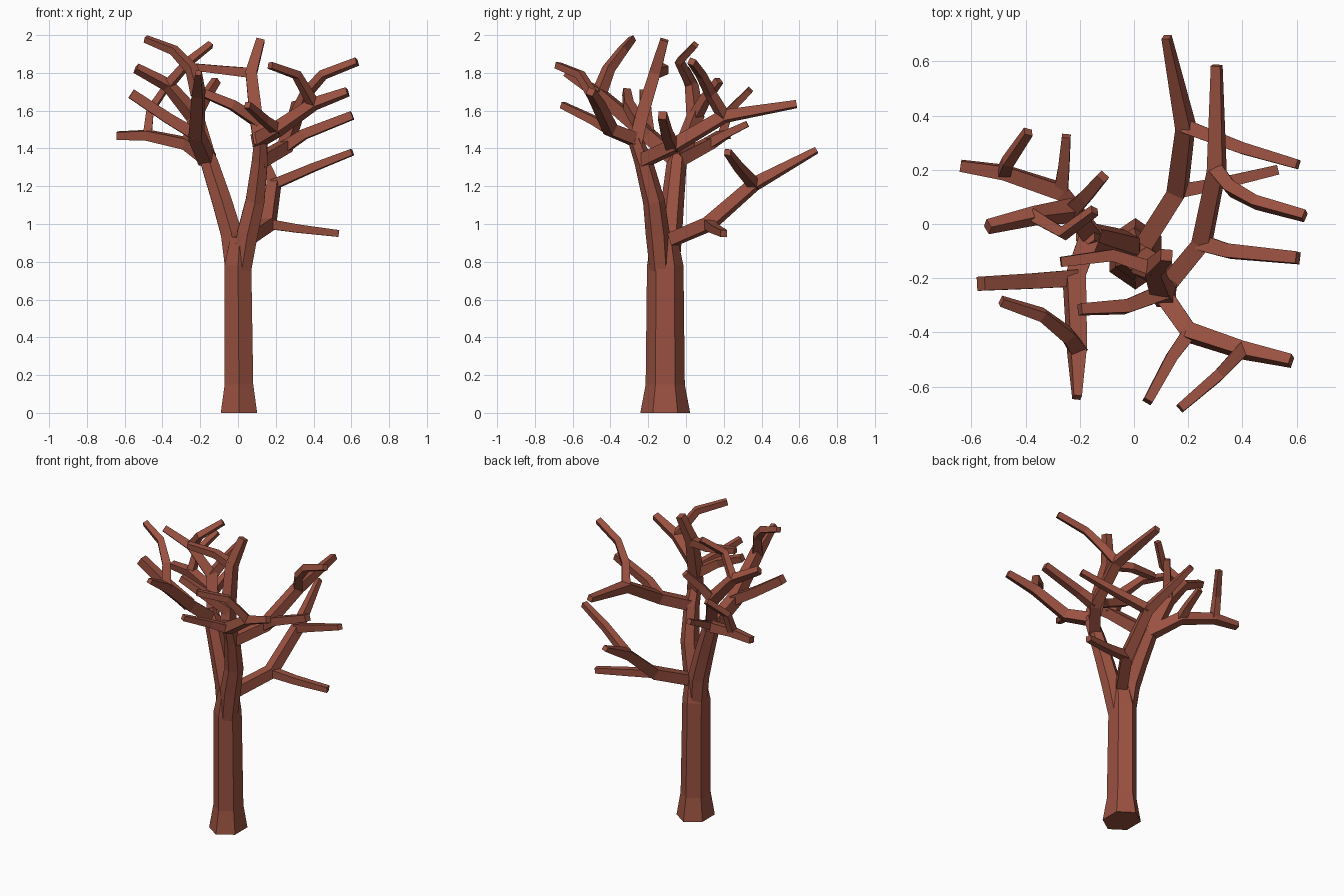
import bpy, bmesh, math
from mathutils import Vector

bark = bpy.data.materials.new("reddish_brown_bark")
bark.diffuse_color = (0.32, 0.082, 0.052, 1)


def tube(name, pts, radii, sides=4, squash=(1, 1)):
    """Faceted tube along pts; radii are interpolated linearly if two are given."""
    P = [Vector(p) for p in pts]
    n = len(P)
    if len(radii) != n:
        a, b = radii
        radii = [a + (b - a) * i / (n - 1) for i in range(n)]
    bm = bmesh.new()
    rings, u = [], None
    corner = 1 / math.cos(math.pi / sides)
    for i, p in enumerate(P):
        t = Vector((0, 0, 0))
        if i > 0:
            t += (p - P[i - 1]).normalized()
        if i < n - 1:
            t += (P[i + 1] - p).normalized()
        t.normalize()
        if u is None:
            u = t.cross(Vector((0, 0, 1)))
            if u.length < 0.35:
                u = Vector((1, 0, 0))
        u = (u - t * u.dot(t)).normalized()
        v = t.cross(u)
        ring = []
        for k in range(sides):
            a = 2 * math.pi * (k + 0.5) / sides
            r = radii[i] * corner
            ring.append(bm.verts.new(p + u * math.cos(a) * r * squash[0]
                                     + v * math.sin(a) * r * squash[1]))
        rings.append(ring)
    for A, B in zip(rings, rings[1:]):
        for k in range(sides):
            j = (k + 1) % sides
            bm.faces.new((A[k], A[j], B[j], B[k]))
    bm.faces.new(rings[0][::-1])
    bm.faces.new(rings[-1])
    bmesh.ops.recalc_face_normals(bm, faces=bm.faces)
    me = bpy.data.meshes.new(name)
    bm.to_mesh(me)
    bm.free()
    me.materials.append(bark)
    ob = bpy.data.objects.new(name, me)
    bpy.context.collection.objects.link(ob)
    return ob


# trunk with flared foot, and the two main limbs
tube("trunk", [(0.005, -0.11, 0), (0.005, -0.11, 0.15), (0.0, -0.11, 0.78), (0.01, -0.115, 0.93)],
     [0.112, 0.088, 0.082, 0.058], 6, (0.86, 1.02))
tube("left_limb", [(-0.015, -0.095, 0.76), (-0.035, -0.085, 0.95), (-0.085, -0.07, 1.12),
                   (-0.15, -0.05, 1.32), (-0.18, -0.04, 1.40)],
     [0.052, 0.056, 0.052, 0.046, 0.036], 6)
tube("right_limb", [(0.02, -0.135, 0.76), (0.05, -0.15, 0.95), (0.09, -0.17, 1.12),
                    (0.115, -0.225, 1.33), (0.12, -0.27, 1.45)],
     [0.05, 0.055, 0.05, 0.042, 0.034], 6)

# low rear branch group
a1, a2 = (0.16, 0.12, 1.0), (0.19, 0.36, 1.21)
tube("low_branch", [(0.04, -0.07, 0.92), a1, a2, (0.12, 0.69, 1.39)], [0.034, 0.034, 0.03, 0.015])
tube("low_twig_side", [a1, (0.32, 0.15, 0.975), (0.53, 0.2, 0.95)], [0.026, 0.018])
tube("low_twig_back", [a2, (0.4, 0.28, 1.3), (0.605, 0.22, 1.38)], [0.026, 0.017])

# right rear branch group
b1, b2 = (0.25, -0.07, 1.41), (0.305, 0.2, 1.57)
tube("rear_branch", [(0.11, -0.24, 1.33), b1, b2, (0.305, 0.585, 1.635)], [0.034, 0.033, 0.03, 0.018])
tube("rear_twig_side", [b1, (0.35, -0.1, 1.475), (0.605, -0.125, 1.575)], [0.03, 0.022])
tube("rear_twig_curl", [b2, (0.36, 0.13, 1.69), (0.45, 0.08, 1.79), (0.63, 0.03, 1.86)], [0.026, 0.018])

# right front branch group
c1, c2 = (0.205, -0.4, 1.5), (0.4, -0.465, 1.635)
tube("front_branch", [(0.1, -0.25, 1.44), c1, c2, (0.58, -0.505, 1.7)], [0.034, 0.032, 0.027, 0.02])
tube("front_twig_low", [c1, (0.14, -0.49, 1.55), (0.05, -0.655, 1.63)], [0.026, 0.017])
tube("front_twig_curl", [c2, (0.31, -0.56, 1.79), (0.17, -0.68, 1.84)], [0.024, 0.017])

# top of the right limb
d1, d2 = (0.095, -0.235, 1.57), (0.07, -0.165, 1.8)
tube("crown_branch", [(0.12, -0.27, 1.42), d1, d2, (0.12, -0.115, 1.975)], [0.036, 0.034, 0.03, 0.022])
tube("crown_twig_low", [(0.11, -0.25, 1.54), (-0.03, -0.305, 1.63), (-0.2, -0.315, 1.7)], [0.03, 0.02])
tube("crown_twig_high", [d2, (-0.08, -0.115, 1.815), (-0.27, -0.14, 1.835)], [0.026, 0.018])

# left rear branch group
e1, e2 = (-0.27, 0.12, 1.425), (-0.48, 0.19, 1.47)
tube("left_rear_branch", [(-0.15, -0.04, 1.34), e1, e2, (-0.64, 0.215, 1.468)], [0.034, 0.03, 0.026, 0.02])
tube("left_rear_twig_back", [e1, (-0.26, 0.2, 1.47), (-0.25, 0.325, 1.53)], [0.026, 0.016])
tube("left_rear_twig_up", [e2, (-0.465, 0.23, 1.6), (-0.39, 0.34, 1.71)], [0.023, 0.016])

# left middle branch group
f1, f2 = (-0.23, 0.05, 1.57), (-0.37, 0.03, 1.735)
tube("left_mid_branch", [(-0.17, -0.03, 1.36), f1, f2, (-0.54, -0.01, 1.825)], [0.036, 0.034, 0.026, 0.02])
tube("left_mid_twig_back", [f1, (-0.18, 0.1, 1.66), (-0.115, 0.175, 1.76)], [0.028, 0.019])
tube("left_mid_twig_up", [f2, (-0.26, -0.035, 1.86), (-0.145, 0.05, 1.95)], [0.023, 0.016])

# left front branch group
g1, g2 = (-0.22, -0.2, 1.47), (-0.21, -0.46, 1.69)
tube("left_front_branch", [(-0.165, -0.05, 1.34), g1, g2, (-0.21, -0.64, 1.8)], [0.038, 0.036, 0.031, 0.015])
tube("left_front_twig_side", [g1, (-0.37, -0.21, 1.56), (-0.565, -0.22, 1.69)], [0.031, 0.026])
tube("left_front_twig_top", [g2, (-0.245, -0.41, 1.82), (-0.34, -0.335, 1.92), (-0.49, -0.285, 1.98)],
     [0.03, 0.016])
